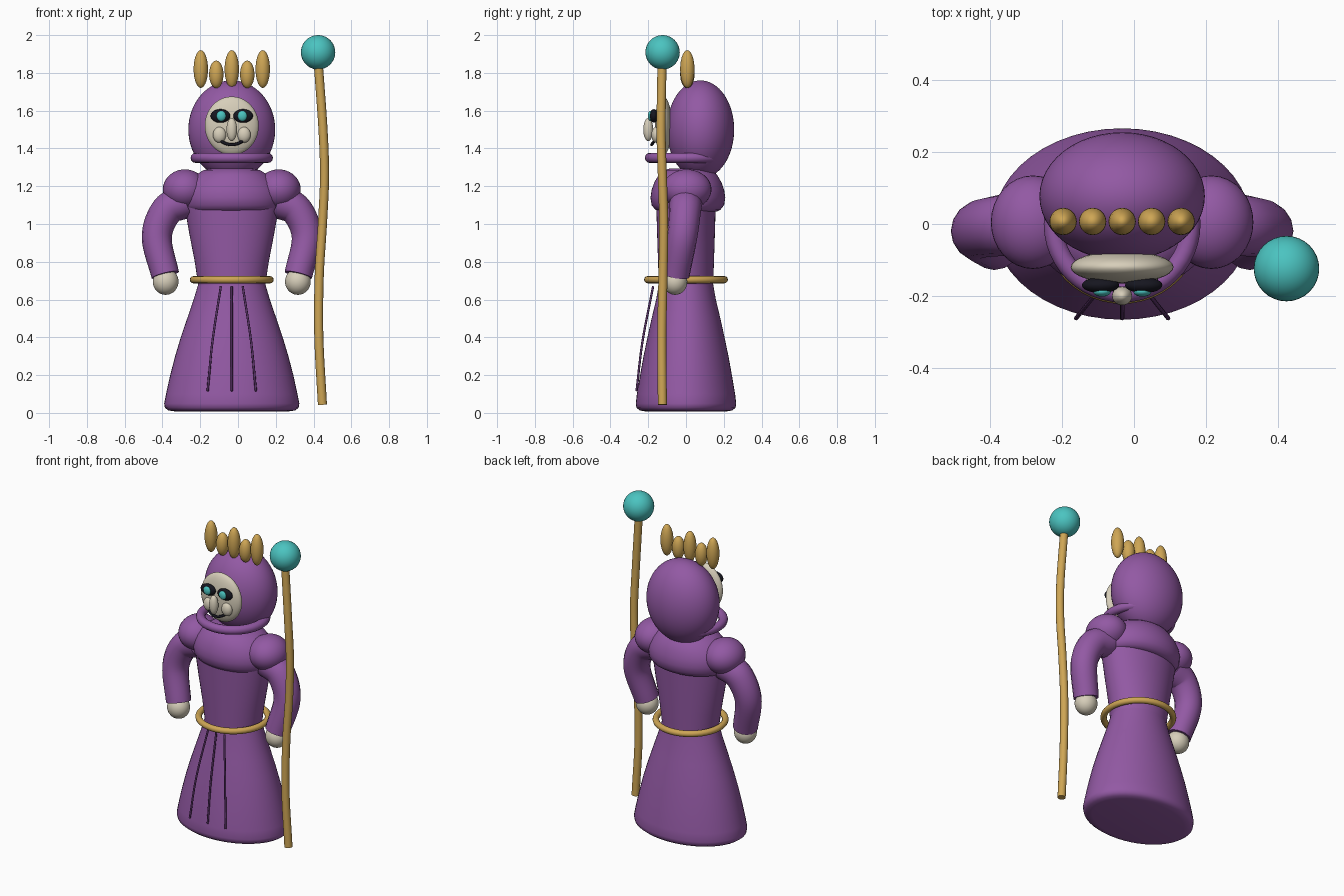
import bpy, bmesh, math
from mathutils import Vector

if "Cube" in bpy.data.objects:
    bpy.data.objects.remove(bpy.data.objects["Cube"])

CX = -0.033  # body centre line


def mat(name, rgb):
    m = bpy.data.materials.new(name)
    m.diffuse_color = (*rgb, 1)
    m.use_nodes = True
    m.node_tree.nodes["Principled BSDF"].inputs["Base Color"].default_value = m.diffuse_color
    return m


PURPLE = mat("robe purple", (0.29, 0.10, 0.37))
DARK = mat("fold purple", (0.11, 0.035, 0.15))
GOLD = mat("gold", (0.62, 0.38, 0.09))
CREAM = mat("skin cream", (0.68, 0.62, 0.49))
BLACK = mat("black", (0.008, 0.008, 0.014))
TEAL = mat("teal", (0.07, 0.55, 0.53))


def add(name, bm, material, smooth=50):
    bmesh.ops.recalc_face_normals(bm, faces=bm.faces)
    me = bpy.data.meshes.new(name)
    bm.to_mesh(me)
    bm.free()
    ob = bpy.data.objects.new(name, me)
    bpy.context.collection.objects.link(ob)
    me.materials.append(material)
    bpy.ops.object.select_all(action='DESELECT')
    ob.select_set(True)
    bpy.context.view_layer.objects.active = ob
    bpy.ops.object.shade_smooth_by_angle(angle=math.radians(smooth))
    return ob


def ellipsoid(name, centre, radii, material, seg=32, rings=20):
    bm = bmesh.new()
    bmesh.ops.create_uvsphere(bm, u_segments=seg, v_segments=rings, radius=1)
    for v in bm.verts:
        v.co = Vector(a * r + c for a, r, c in zip(v.co, radii, centre))
    return add(name, bm, material)


def skin(name, rings, material, closed=False):
    """Bridge rings of points; cap the ends unless the rings form a loop."""
    bm = bmesh.new()
    loops = [[bm.verts.new(p) for p in r] for r in rings]
    n = len(loops[0])
    pairs = list(zip(loops, loops[1:]))
    if closed:
        pairs.append((loops[-1], loops[0]))
    else:
        bm.faces.new(loops[0])
        bm.faces.new(loops[-1])
    for a, b in pairs:
        for i in range(n):
            j = (i + 1) % n
            bm.faces.new((a[i], a[j], b[j], b[i]))
    return add(name, bm, material)


def oval_stack(name, profile, material, cy=0.0, n=48):
    """Stack of ovals; profile rows are z, x radius, y radius."""
    return skin(name, [[(CX + rx * math.cos(2 * math.pi * i / n),
                         cy + ry * math.sin(2 * math.pi * i / n), z)
                        for i in range(n)] for z, rx, ry in profile], material)


def ring(name, z, major, minor, material, n=48, m=12):
    rows = []
    for i in range(n):
        a = 2 * math.pi * i / n
        row = []
        for k in range(m):
            b = 2 * math.pi * k / m
            r = major + minor * math.cos(b)
            row.append((CX + r * math.cos(a), r * math.sin(a), z + minor * math.sin(b)))
        rows.append(row)
    return skin(name, rows, material, closed=True)


def tube(name, pts, r0, r1, material, n=16, steps=8):
    """Smooth tapered tube through the given points."""
    p = [Vector(q) for q in pts]
    p = [2 * p[0] - p[1]] + p + [2 * p[-1] - p[-2]]
    path = []
    for i in range(1, len(p) - 2):
        a, b, c, d = p[i - 1:i + 3]
        for s in range(steps):
            t = s / steps
            path.append(0.5 * (2 * b + (c - a) * t + (2 * a - 5 * b + 4 * c - d) * t ** 2
                               + (3 * b - a - 3 * c + d) * t ** 3))
    path.append(p[-2])
    rows = []
    for i, q in enumerate(path):
        tan = (path[min(i + 1, len(path) - 1)] - path[max(i - 1, 0)]).normalized()
        u = Vector((0, 1, 0)).cross(tan).normalized()
        w = tan.cross(u)
        r = r0 + (r1 - r0) * i / (len(path) - 1)
        rows.append([q + r * (u * math.cos(2 * math.pi * k / n) + w * math.sin(2 * math.pi * k / n))
                     for k in range(n)])
    return skin(name, rows, material)


# Robe: flared skirt, bodice and puffed yoke
oval_stack("skirt", [(0.008, 0.30, 0.215), (0.013, 0.335, 0.245), (0.027, 0.354, 0.262),
                     (0.05, 0.358, 0.266), (0.1, 0.348, 0.260), (0.2, 0.326, 0.243),
                     (0.3, 0.300, 0.225), (0.4, 0.270, 0.204), (0.5, 0.236, 0.182),
                     (0.6, 0.202, 0.158), (0.68, 0.178, 0.144)], PURPLE)
oval_stack("bodice", [(0.68, 0.178, 0.144), (0.8, 0.196, 0.148),
                      (0.95, 0.225, 0.153), (1.12, 0.255, 0.158)], PURPLE)
oval_stack("yoke", [(1.065, 0.22, 0.15), (1.075, 0.242, 0.172), (1.10, 0.255, 0.192),
                    (1.14, 0.26, 0.198), (1.18, 0.252, 0.192), (1.22, 0.23, 0.178),
                    (1.26, 0.19, 0.155), (1.285, 0.15, 0.125), (1.295, 0.10, 0.09)],
           PURPLE, cy=0.01)
ring("belt", 0.705, 0.203, 0.019, GOLD)

# Thin folds on the front of the skirt
for name, top, mid, low in (("left_fold", -0.058, -0.102, -0.128), ("middle_fold", 0, 0, 0),
                            ("right_fold", 0.058, 0.102, 0.128)):
    tube(name, [(CX + top, -0.174, 0.67), (CX + mid, -0.23, 0.38), (CX + low, -0.262, 0.115)],
         0.006, 0.006, DARK, n=8)

# Sleeves, shoulders and hands
for side, s in (("left", -1), ("right", 1)):
    ellipsoid(side + "_shoulder", (CX + s * 0.248, 0.005, 1.183), (0.117, 0.13, 0.106), PURPLE)
    tube(side + "_sleeve", [(CX + s * 0.25, 0, 1.12), (CX + s * 0.345, -0.005, 1.07),
                            (CX + s * 0.397, -0.02, 0.93), (CX + s * 0.352, -0.055, 0.73)],
         0.09, 0.074, PURPLE)
    ellipsoid(side + "_hand", (CX + s * 0.350, -0.058, 0.695), (0.068, 0.065, 0.07), CREAM)

# Hood, collar and face
ellipsoid("hood", (CX, 0.077, 1.5), (0.23, 0.178, 0.26), PURPLE, 48, 32)
ring("collar", 1.35, 0.191, 0.027, PURPLE)
ellipsoid("face", (CX, -0.12, 1.52), (0.143, 0.045, 0.155), CREAM)
ellipsoid("nose", (CX, -0.2, 1.5), (0.028, 0.026, 0.061), CREAM, 24, 16)
for side, s in (("left", -1), ("right", 1)):
    ellipsoid(side + "_cheek", (CX + s * 0.065, -0.158, 1.472), (0.035, 0.025, 0.042), CREAM, 24, 16)
    ellipsoid(side + "_eye_socket", (CX + s * 0.06, -0.17, 1.572), (0.052, 0.022, 0.036), BLACK, 24, 16)
    ellipsoid(side + "_eye", (CX + s * 0.056, -0.188, 1.572), (0.025, 0.014, 0.027), TEAL, 24, 16)
tube("mouth", [(CX - 0.056, -0.168, 1.438), (CX - 0.03, -0.178, 1.425), (CX, -0.182, 1.42),
               (CX + 0.03, -0.178, 1.425), (CX + 0.056, -0.168, 1.438)],
     0.008, 0.008, BLACK, n=8, steps=4)

# Crown points, alternately tall and short
for i in range(5):
    tall = i % 2 == 0
    ellipsoid("crown_point_%d" % (i + 1), (CX + (i - 2) * 0.082, 0.007, 1.82 if tall else 1.792),
              (0.038, 0.038, 0.1 if tall else 0.073), GOLD, 20, 14)

# Staff with an orb on top
tube("staff", [(0.447, -0.125, 0.043), (0.428, -0.128, 0.4), (0.43, -0.122, 0.72),
               (0.447, -0.118, 1.0), (0.458, -0.125, 1.25), (0.45, -0.132, 1.5),
               (0.425, -0.127, 1.85)], 0.024, 0.024, GOLD)
ellipsoid("orb", (0.424, -0.124, 1.909), (0.091, 0.091, 0.091), TEAL)
